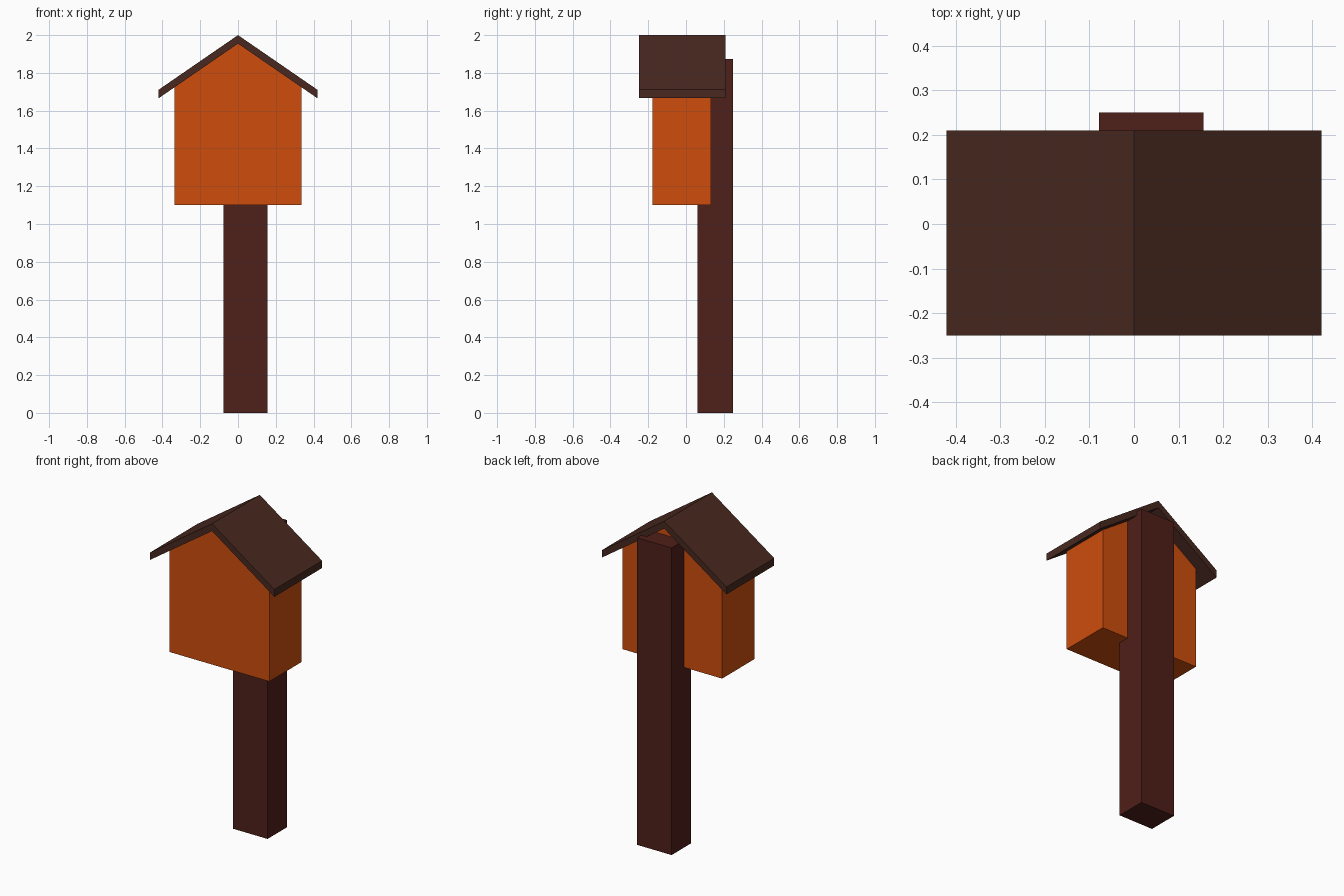
import bpy
import bmesh

if "Cube" in bpy.data.objects:
    bpy.data.objects.remove(bpy.data.objects["Cube"])


def material(name, rgb):
    m = bpy.data.materials.new(name)
    m.diffuse_color = (*rgb, 1.0)
    m.use_nodes = True
    m.node_tree.nodes["Principled BSDF"].inputs["Base Color"].default_value = m.diffuse_color
    return m


def extrude_profile(name, profile, y0, y1, mat):
    """Closed solid from an (x, z) outline swept from y0 to y1."""
    bm = bmesh.new()
    face = bm.faces.new([bm.verts.new((x, y0, z)) for x, z in profile])
    swept = bmesh.ops.extrude_face_region(bm, geom=[face], use_keep_orig=True)
    moved = [v for v in swept["geom"] if isinstance(v, bmesh.types.BMVert)]
    bmesh.ops.translate(bm, verts=moved, vec=(0, y1 - y0, 0))
    bmesh.ops.recalc_face_normals(bm, faces=bm.faces)
    mesh = bpy.data.meshes.new(name)
    bm.to_mesh(mesh)
    bm.free()
    mesh.materials.append(mat)
    obj = bpy.data.objects.new(name, mesh)
    bpy.context.collection.objects.link(obj)
    return obj


orange = material("orange_paint", (0.62, 0.075, 0.004))
post_wood = material("post_wood", (0.078, 0.014, 0.010))
roof_wood = material("roof_wood", (0.065, 0.022, 0.014))

ridge, eave, roof_x, thick = 2.0, 1.711, 0.42, 0.045
slope = (ridge - eave) / roof_x
under = ridge - thick

# Gabled roof, plumb-cut at the eaves
extrude_profile("roof", [
    (-roof_x, eave - thick), (0, under), (roof_x, eave - thick),
    (roof_x, eave), (0, ridge), (-roof_x, eave)], -0.25, 0.21, roof_wood)

# House body with gable ends meeting the roof underside
w = 0.336
wall_top = under - slope * w
extrude_profile("house_body", [
    (-w, 1.10), (w, 1.10), (w, wall_top), (0, under), (-w, wall_top)],
    -0.178, 0.132, orange)

# Off-centre post set into the back wall
extrude_profile("post", [
    (-0.078, 0), (0.156, 0), (0.156, 1.873), (-0.078, 1.873)],
    0.062, 0.25, post_wood)
